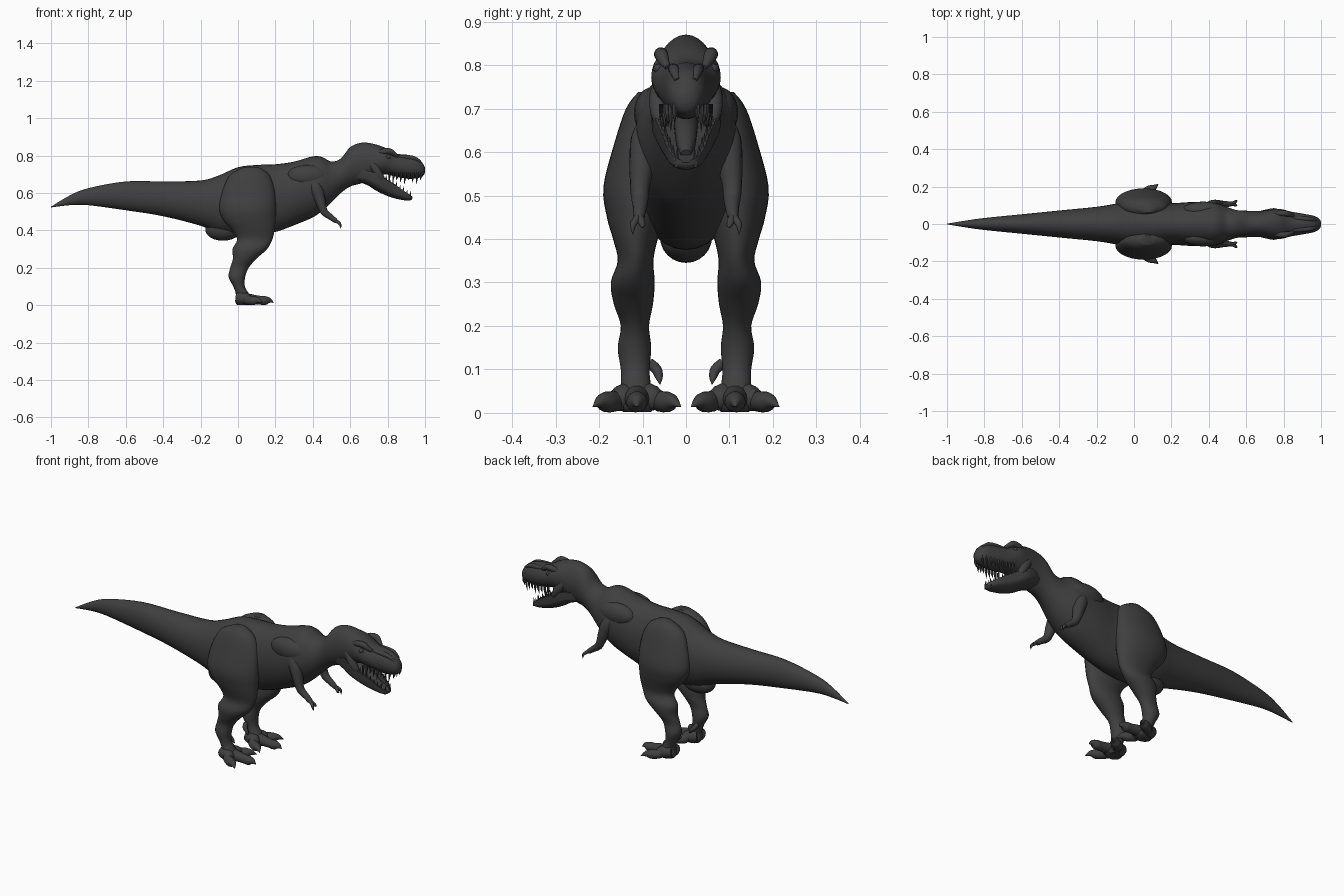
import bpy, bmesh, math
from mathutils import Vector

if "Cube" in bpy.data.objects:
    bpy.data.objects.remove(bpy.data.objects["Cube"])

hide = bpy.data.materials.new("dark grey hide")
hide.diffuse_color = (0.05, 0.05, 0.05, 1)
hide.use_nodes = True
hide.node_tree.nodes["Principled BSDF"].inputs["Base Color"].default_value = hide.diffuse_color


def finish(name, bm, mirror=False, angle=50):
    bmesh.ops.recalc_face_normals(bm, faces=bm.faces)
    me = bpy.data.meshes.new(name)
    bm.to_mesh(me)
    bm.free()
    ob = bpy.data.objects.new(name, me)
    bpy.context.collection.objects.link(ob)
    me.materials.append(hide)
    bpy.ops.object.select_all(action='DESELECT')
    ob.select_set(True)
    bpy.context.view_layer.objects.active = ob
    bpy.ops.object.shade_smooth_by_angle(angle=math.radians(angle))
    if mirror:
        m = ob.modifiers.new("Mirror", 'MIRROR')
        m.use_axis = (False, True, False)
        m.use_clip = False
        m.use_mirror_merge = False
    return ob


def smooth_rows(rows, steps):
    """Catmull-Rom interpolation of number rows."""
    out = []
    for i in range(len(rows) - 1):
        p0, p1 = rows[max(i - 1, 0)], rows[i]
        p2, p3 = rows[i + 1], rows[min(i + 2, len(rows) - 1)]
        for s in range(steps):
            t = s / steps
            out.append([0.5 * (2 * b + (c - a) * t + (2 * a - 5 * b + 4 * c - d) * t * t
                               + (3 * b - a - 3 * c + d) * t ** 3)
                        for a, b, c, d in zip(p0, p1, p2, p3)])
    return out + [list(rows[-1])]


def skin(bm, rings):
    """Joins rings of points into a closed tube."""
    loops = [[bm.verts.new(p) for p in r] for r in rings]
    n = len(loops[0])
    for a, b in zip(loops, loops[1:]):
        for i in range(n):
            bm.faces.new((a[i], a[(i + 1) % n], b[(i + 1) % n], b[i]))
    bm.faces.new(loops[0])
    bm.faces.new(loops[-1])


def circle(n):
    return [(math.cos(2 * math.pi * i / n), math.sin(2 * math.pi * i / n)) for i in range(n)]


def along_x(rows, n=32, steps=4, hollow=0):
    """Rows: x, bottom z, top z, half width. Hollow sinks the middle of the top."""
    bm, rings = bmesh.new(), []
    for x, lo, hi, w in smooth_rows(rows, steps):
        ring = []
        for c, s in circle(n):
            z = (lo + hi) / 2 + s * (hi - lo) / 2
            if hollow and s > 0:
                z = hi - (hi - lo) * (hollow if abs(c) < 0.75 else 0.1)
            ring.append((x, c * w, z))
        rings.append(ring)
    skin(bm, rings)
    return bm


def along_z(rows, n=28, steps=4):
    """Rows: z, back x, front x, inner y, outer y."""
    bm = bmesh.new()
    skin(bm, [[((a + b) / 2 + c * (b - a) / 2, (i + o) / 2 + s * (o - i) / 2, z)
               for c, s in circle(n)] for z, a, b, i, o in smooth_rows(rows, steps)])
    return bm


def tube(bm, rows, n=12, steps=3):
    """Rows: x, y, z, radius."""
    pts = smooth_rows(rows, steps)
    rings = []
    for i, p in enumerate(pts):
        d = (Vector(pts[min(i + 1, len(pts) - 1)][:3]) - Vector(pts[max(i - 1, 0)][:3])).normalized()
        u = d.cross(Vector((0.1, 1, 0.2))).normalized()
        v = d.cross(u)
        rings.append([Vector(p[:3]) + (u * c + v * s) * max(p[3], 0.0005) for c, s in circle(n)])
    skin(bm, rings)


def ball(bm, centre, size):
    res = bmesh.ops.create_uvsphere(bm, u_segments=20, v_segments=12, radius=1)
    for v in res["verts"]:
        v.co = Vector(centre) + Vector([a * b for a, b in zip(v.co, size)])


# Tail, torso, neck and upper skull in one skin
finish("body", along_x([
    (-1.0, .523, .527, .002), (-.9, .535, .587, .018), (-.8, .535, .626, .032),
    (-.6, .508, .662, .052), (-.4, .476, .662, .072), (-.2, .425, .667, .092),
    (-.1, .385, .695, .108), (0, .375, .738, .125), (.1, .378, .75, .125),
    (.2, .392, .754, .112), (.3, .428, .768, .117), (.4, .47, .796, .117),
    (.45, .505, .792, .11), (.5, .55, .768, .09), (.55, .6, .785, .074),
    (.6, .635, .845, .071), (.66, .652, .869, .069), (.72, .675, .864, .074),
    (.78, .7, .845, .08), (.84, .688, .812, .066), (.91, .676, .804, .054),
    (.96, .68, .788, .044), (.99, .692, .756, .028), (1.0, .712, .734, .01)]))

# Lower jaw with trough, and tongue
finish("lower_jaw", along_x([
    (.64, .66, .72, .055), (.69, .643, .728, .074), (.74, .612, .715, .08),
    (.79, .588, .682, .069), (.84, .571, .652, .056), (.89, .561, .615, .043),
    (.92, .56, .593, .028), (.932, .57, .583, .012)], hollow=.5))
bm = bmesh.new()
tube(bm, [(.7, 0, .67, .03), (.78, 0, .65, .027), (.84, 0, .62, .022), (.88, 0, .595, .012)])
finish("tongue", bm)

# Cheek folds, brow horns, nostril bumps and eyes
bm = bmesh.new()
tube(bm, [(.71, .05, .77, .02), (.735, .062, .73, .022), (.76, .062, .69, .02), (.78, .055, .66, .012)])
finish("cheek", bm, True)
bm = bmesh.new()
tube(bm, [(.745, .055, .815, .008), (.775, .057, .822, .015), (.81, .057, .824, .016),
          (.835, .05, .808, .012), (.855, .042, .795, .006)])
finish("brow", bm, True)
bm = bmesh.new()
tube(bm, [(.84, .035, .795, .006), (.89, .03, .792, .012), (.94, .026, .786, .012), (.975, .02, .765, .006)])
finish("snout_ridge", bm, True)
bm = bmesh.new()
ball(bm, (.803, .063, .792), (.013, .012, .011))
finish("eye", bm, True)

# Teeth: upper row hangs from the lip, lower row rises from the jaw edge
bm = bmesh.new()
for i in range(9):
    t = i / 8
    x = .81 + .17 * t
    y = .056 - .012 * t - .018 * t ** 4
    r = .0065
    length = .024 + .012 * math.sin(i * 2.1)
    tube(bm, [(x, y, .71, r), (x, y, .69, r), (x - .006, y, .682 - length, .0005)], 6, 1)
finish("upper_teeth", bm, True)
bm = bmesh.new()
for i in range(8):
    t = i / 7
    x = .79 + .13 * t
    y = .058 - .024 * t - .014 * t ** 4
    z = .672 - .092 * t
    tube(bm, [(x, y, z - .015, .006), (x, y, z, .006), (x + .004, y, z + .024 + .006 * (i % 2), .0005)], 6, 1)
finish("lower_teeth", bm, True)

# Thigh, calf, ankle and heel
finish("leg", along_z([
    (.738, .03, .11, .06, .11), (.70, -.04, .165, .04, .138), (.62, -.08, .195, .04, .165),
    (.52, -.1, .203, .04, .19), (.45, -.075, .2, .05, .182), (.40, -.03, .195, .065, .168),
    (.35, -.005, .183, .075, .157), (.30, -.03, .155, .072, .173), (.25, -.027, .1, .076, .166),
    (.20, -.042, .057, .085, .15), (.15, -.05, .038, .08, .157), (.10, -.025, .037, .084, .15),
    (.06, -.012, .06, .08, .15), (.02, -.015, .085, .072, .155), (.002, -.005, .075, .08, .145)]), True)

# Three clawed toes and a small inner spur
bm = bmesh.new()
for side, reach in ((0, .19), (1, .13), (-1, .125)):
    y = .113
    tube(bm, [(.0, y + side * .01, .04, .034), (.045, y + side * .033, .034, .031),
              (reach - .075, y + side * .052, .027, .024), (reach - .045, y + side * .07, .025, .024),
              (reach - .022, y + side * .083, .026, .015), (reach, y + side * .101, .014, .001)], 14)
tube(bm, [(-.01, .085, .115, .012), (-.005, .068, .1, .012), (.01, .062, .083, .009), (.022, .06, .066, .001)])
for v in bm.verts:
    v.co.z = max(v.co.z, 0)
finish("toes", bm, True)

# Shoulder, arm and two-clawed hand
bm = bmesh.new()
tube(bm, [(.39, .085, .68, .02), (.415, .092, .63, .035), (.435, .1, .575, .03), (.45, .106, .525, .023),
          (.465, .106, .495, .02), (.495, .106, .472, .016), (.52, .108, .453, .013), (.53, .11, .445, .008)], 14)
for y, x, z in ((.122, .55, .41), (.1, .553, .428)):
    tube(bm, [(.515, .108, .458, .008), (.535, (.108 + y) / 2, .444, .009), (.546, y, .432, .007), (x, y, z, .0007)], 8)
finish("arm", bm, True)

# Shoulder blade swelling and vent bulge below the tail root
bm = bmesh.new()
ball(bm, (.37, .075, .69), (.11, .045, .06))
finish("shoulder_blade", bm, True)
bm = bmesh.new()
ball(bm, (-.08, 0, .405), (.095, .06, .06))
finish("vent_bulge", bm)
